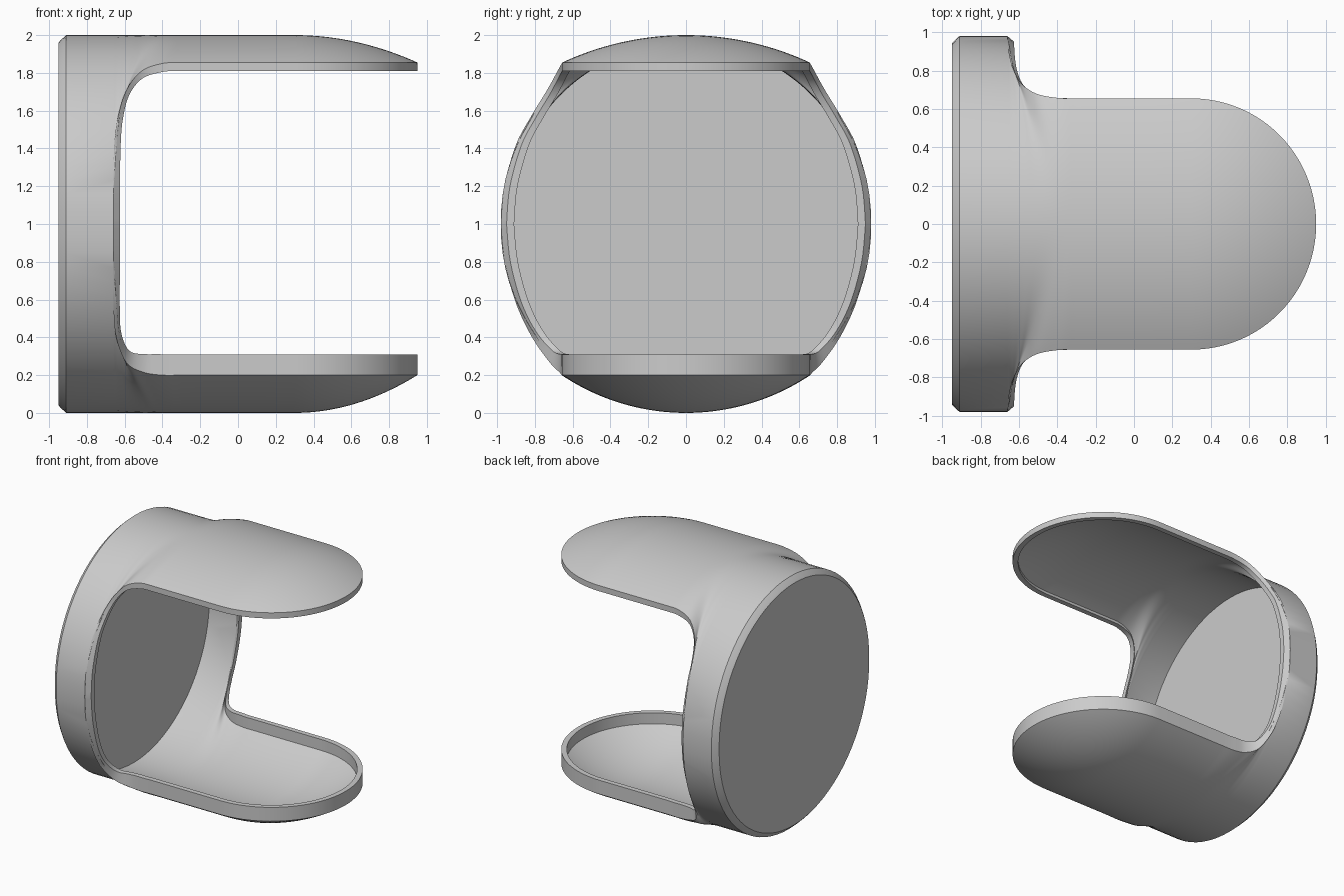
import bpy, bmesh, math
from mathutils import Vector

if "Cube" in bpy.data.objects:
    bpy.data.objects.remove(bpy.data.objects["Cube"])

WALL, TIP_X, HALF_W, ARC_X = 0.04, 0.95, 0.655, 0.30
N = 40  # segments across each section

# Edge of the opening, from mid height of the ring to the straight tongue side
UPPER = [(-.66, .98, 1), (-.66, .962, 1.2), (-.655, .90, 1.42), (-.635, .82, 1.57),
         (-.59, .735, 1.71), (-.51, .68, 1.81), (-.40, .658, 1.85), (-.30, .655, 1.855)]
LOWER = [(-.66, .98, 1), (-.66, .96, .8), (-.66, .90, .58), (-.645, .815, .40),
         (-.59, .72, .265), (-.50, .67, .215), (-.40, .658, .20), (-.30, .655, .20)]


def smooth_path(pts, steps=5):
    """Catmull-Rom samples through the points, each with its 0..n position."""
    p = [Vector(q) for q in pts]
    p = [p[0]] + p + [p[-1] + Vector((.1, 0, 0))]
    out = []
    for i in range(1, len(p) - 2):
        a, b, c, d = p[i - 1:i + 3]
        for j in range(steps):
            t = j / steps
            v = .5 * (2 * b + (c - a) * t + (2 * a - 5 * b + 4 * c - d) * t * t
                      + (3 * b - a - 3 * c + d) * t ** 3)
            out.append((v, i - 1 + t))
    out.append((p[-2], len(pts) - 1))
    return out


def section(xc, zc, xe, ye, ze):
    """Circular arc over the centre line, from one edge to the other."""
    s = 1 if zc > 1 else -1
    d = max(abs(zc - ze), 1e-5)
    r = (ye * ye + d * d) / (2 * d)
    a = math.atan2(ye, r - d)
    pts = []
    for i in range(N + 1):
        t = 2 * i / N - 1
        pts.append(Vector((xc + (xe - xc) * t * t, r * math.sin(a * t),
                           zc - s * r * (1 - math.cos(a * t)))))
    return pts


def sheet(path, sign, lip, inset):
    """Rows of one skin; returns (back rows, [(arc, skirt_left, skirt_right)])."""
    crown = 1 + sign * (1 - inset)
    back = []
    spans = [(-.95, .96), (-.94, .972), (-.91, 1)] if not inset else [(-.91, 1), (-.88, 1)]
    for x, k in spans:
        back.append(section(x, 1 + (crown - 1) * k, x, (.98 - inset) * k, 1))
    edge_z = path[-1][2]
    edges = []
    for v, f in smooth_path(path):
        edges.append((v.x, v.y - inset, v.z, -.66 + .36 * f / 7, f))
    for x in (-.1, .1):
        edges.append((x, HALF_W - inset, edge_z, x, 7))
    for i in range(25):
        a = math.pi / 2 * i / 24
        r = TIP_X - ARC_X - inset
        x = ARC_X + r * math.sin(a)
        edges.append((x, max((HALF_W - inset) * math.cos(a), 0), edge_z, x, 7))
    rows = []
    for x, y, z, xc, f in edges:
        k = min(max((f - 1.5) / 4.5, 0), 1)
        k = k * k * (3 - 2 * k)
        sk = Vector((x + .035 * (1 - k), y - .03 * (1 - k), z - sign * lip * k))
        zi = z - (z - 1) / .85 * .6 * inset
        u = max(0, (xc - ARC_X) / (TIP_X - ARC_X - inset))
        end_z = edge_z - (edge_z - 1) / .85 * .6 * inset
        zc = crown + (end_z - crown) * u * u
        rows.append((section(xc, zc, x, y, zi), Vector((sk.x, -sk.y, sk.z)), sk))
    return back, rows


bm = bmesh.new()


def face(*pts):
    bm.faces.new([bm.verts.new(p) for p in pts])


def strip(a, b):
    for i in range(len(a) - 1):
        face(a[i], a[i + 1], b[i + 1], b[i])


# Upper and lower halves: outer skin, inner skin, flat back and rim
for path, sign, lip in ((UPPER, 1, .045), (LOWER, -1, .11)):
    skins = [sheet(path, sign, lip, w) for w in (0, WALL)]
    for back, rows in skins:
        face(*back[0])
        full = [[r[1]] + r[0] + [r[2]] for r in rows]
        lines = back + [rows[0][0]]
        for a, b in zip(lines, lines[1:]):
            strip(a, b)
        for a, b in zip(full, full[1:]):
            strip(a, b)
    for side in (1, 2):
        strip([r[side] for r in skins[0][1]], [r[side] for r in skins[1][1]])

bmesh.ops.remove_doubles(bm, verts=bm.verts, dist=0.0004)
bmesh.ops.dissolve_degenerate(bm, edges=bm.edges, dist=0.0001)
bmesh.ops.recalc_face_normals(bm, faces=bm.faces)

mesh = bpy.data.meshes.new("open_shell")
bm.to_mesh(mesh)
bm.free()
shell = bpy.data.objects.new("open_shell", mesh)
bpy.context.collection.objects.link(shell)
bpy.context.view_layer.objects.active = shell
shell.select_set(True)
bpy.ops.object.shade_smooth_by_angle(angle=math.radians(30))
